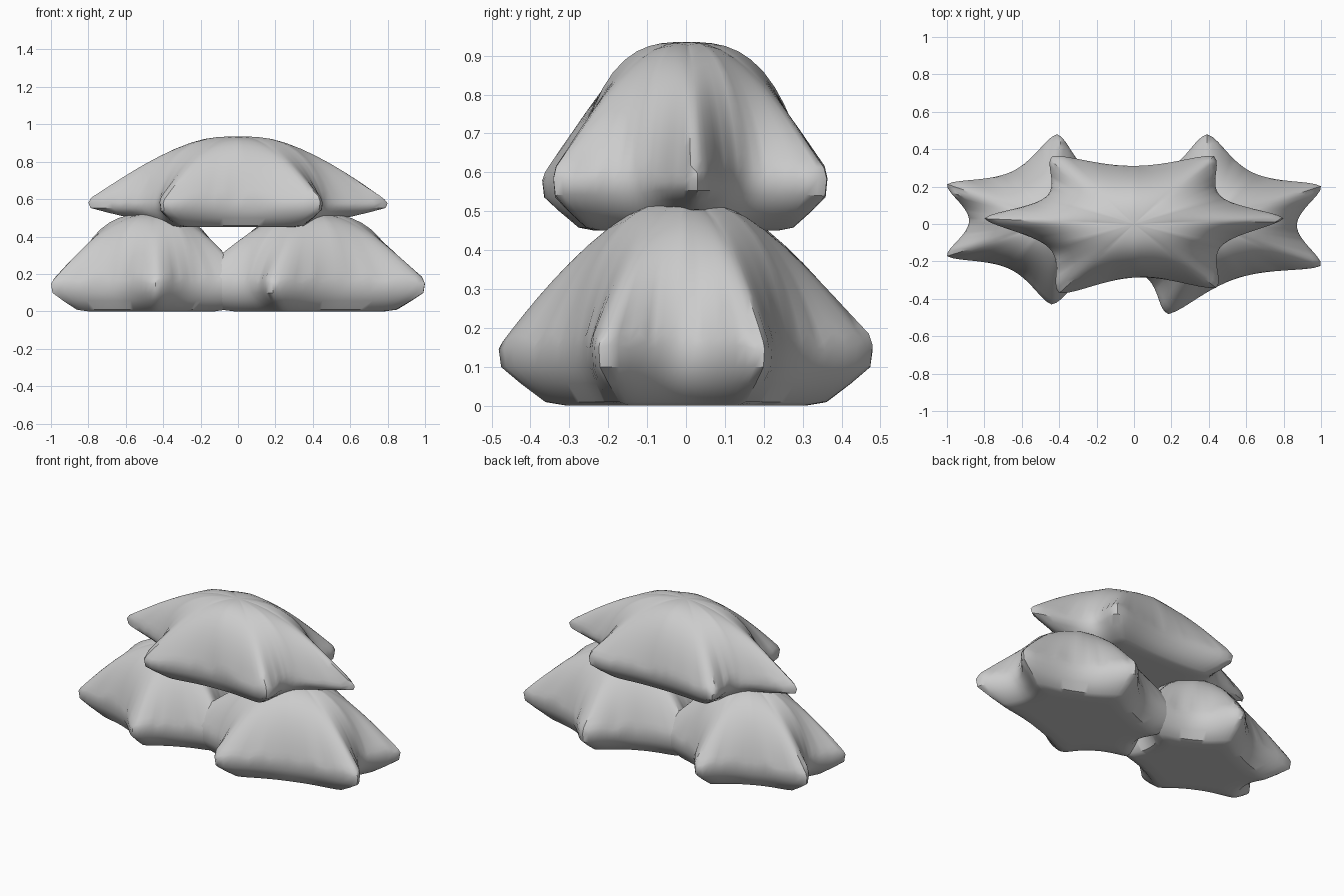
import bpy, bmesh, math, random
from mathutils import Vector

if "Cube" in bpy.data.objects:
    bpy.data.objects.remove(bpy.data.objects["Cube"])

random.seed(4)
PER_EDGE = 20


def smooth_loop(pts, n):
    for _ in range(n):
        pts = [pts[i] * 0.5 + (pts[i - 1] + pts[(i + 1) % len(pts)]) * 0.25
               for i in range(len(pts))]
    return pts


def sack(name, centre, tips, base, rim, top, p_tip, p_valley, lift=0.0):
    """Stuffed sack: star-shaped seam, domed top, flat underside.
    tips: (x, y, inward pull of the edge to the next tip)
    lift: how far the underside of the end wings is raised"""
    c = Vector(centre)
    raw, tipness = [], []
    for i, (x, y, pull) in enumerate(tips):
        a = Vector((x, y)) - c
        b = Vector(tips[(i + 1) % len(tips)][:2]) - c
        for k in range(PER_EDGE):
            t = k / PER_EDGE
            raw.append(a.lerp(b, t) * (1 - pull * math.sin(math.pi * t) ** 0.8))
            tipness.append(abs(2 * t - 1))
    n = len(raw)
    # blunt the tips but keep their reach
    star = smooth_loop(raw, 5)
    reach = [raw[i].length / star[i].length for i in range(n)]
    for i in range(n):
        near = round(i / PER_EDGE) * PER_EDGE % n
        star[i] = star[i] * (1 + (reach[near] - 1) * tipness[i] ** 2)
    soft = [p * 1.04 for p in smooth_loop(star, 70)]
    wrinkle = [random.uniform(-1, 1) for _ in range(n)]

    bm = bmesh.new()

    def ring(s, zf, power):
        vs = []
        for i in range(n):
            p = c + s * soft[i].lerp(star[i], s ** (power - 1.5 * tipness[i]))
            vs.append(bm.verts.new((p.x, p.y, zf(i, p))))
        return vs

    def underside(f):
        def z(i, p):
            wing = min(1, max(0, (abs(p.x - c.x) - 0.4) / 0.12))
            b = base + lift * wing
            return b + (rim - b) * f
        return z

    def dome(s):
        def z(i, p):
            e = p_valley + (p_tip - p_valley) * tipness[i]
            return (rim + 0.012 + (top - rim - 0.012) * (1 - s ** e)
                    + 0.016 * wrinkle[i] * s ** 9)
        return z

    rings = [ring(s, underside(f), 3.5) for s, f in
             ((0.4, 0), (0.55, 0), (0.7, 0), (0.8, 0.06), (0.91, 0.38), (0.99, 0.66))]
    rings.append(ring(1.0, lambda i, p: rim + 0.006 * wrinkle[i], 3.5))  # seam lip
    rings += [ring(s, dome(s), 3.8) for s in
              (0.985, 0.95, 0.9, 0.84, 0.77, 0.69, 0.6, 0.5, 0.4, 0.3, 0.2, 0.1)]
    for r0, r1 in zip(rings, rings[1:]):
        for i in range(n):
            j = (i + 1) % n
            bm.faces.new((r0[i], r0[j], r1[j], r1[i]))
    for r, z in ((rings[0], base), (rings[-1], top)):
        m = bm.verts.new((c.x, c.y, z))
        for i in range(n):
            bm.faces.new((r[i], r[(i + 1) % n], m))
    bmesh.ops.recalc_face_normals(bm, faces=bm.faces)
    me = bpy.data.meshes.new(name)
    bm.to_mesh(me)
    bm.free()
    ob = bpy.data.objects.new(name, me)
    bpy.context.collection.objects.link(ob)
    bpy.context.view_layer.objects.active = ob
    ob.select_set(True)
    bpy.ops.object.shade_smooth_by_angle(angle=math.radians(40))
    ob.select_set(False)


# two lower sacks, side by side
sack("lower_left_sack", (-0.45, 0.01),
     [(-1.0, -0.17, 0.2), (-0.44, -0.43, 0.14), (0.06, -0.2, 0.25),
      (0.06, 0.2, 0.2), (-0.41, 0.48, 0.2), (-1.0, 0.21, 0.22)],
     0.0, 0.15, 0.525, 2.25, 2.8)
sack("lower_right_sack", (0.40, 0.0),
     [(1.0, 0.2, 0.2), (0.39, 0.48, 0.2), (-0.2, 0.2, 0.25),
      (-0.25, -0.2, 0.2), (0.18, -0.48, 0.18), (1.0, -0.22, 0.22)],
     0.0, 0.15, 0.525, 2.25, 2.8)
# sack lying across them
sack("upper_sack", (0.0, 0.0),
     [(0.80, 0.03, 0.25), (0.43, 0.36, 0.14), (-0.44, 0.36, 0.25),
      (-0.80, 0.03, 0.25), (-0.40, -0.37, 0.2), (0.44, -0.34, 0.25)],
     0.45, 0.58, 0.935, 2.3, 2.9, lift=0.05)
